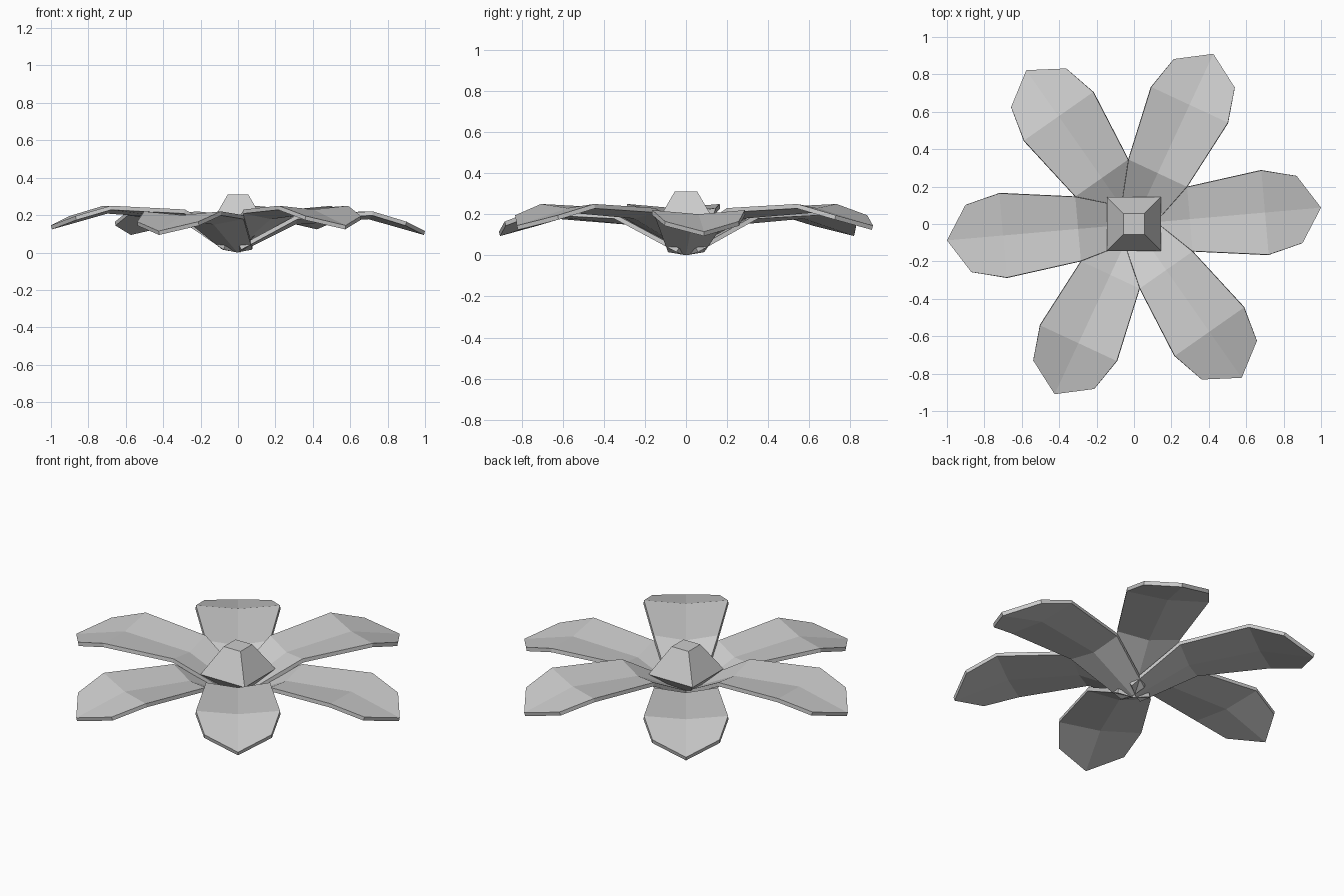
import bpy, bmesh, math

if "Cube" in bpy.data.objects:
    bpy.data.objects.remove(bpy.data.objects["Cube"])


def make_object(name, verts, faces):
    mesh = bpy.data.meshes.new(name)
    mesh.from_pydata(verts, [], faces)
    bm = bmesh.new()
    bm.from_mesh(mesh)
    bm.normal_update()
    bm.to_mesh(mesh)
    bm.free()
    obj = bpy.data.objects.new(name, mesh)
    bpy.context.collection.objects.link(obj)
    return obj


# Petal rows: radius, half width, centre height, edge height
ROWS = [(0.0, 0.085, 0.02, 0.035),
        (0.30, 0.172, 0.17, 0.20),
        (0.703, 0.226, 0.20, 0.22)]
SHOULDER = (0.889, 0.18, 0.165)
TIP = (1.004, 0.0, 0.115)


def petal(index):
    verts = []
    for r, w, zc, ze in ROWS:
        verts += [(r, -w, ze), (r, 0, zc), (r, w, ze)]
    sx, sw, sz = SHOULDER
    verts += [(sx, -sw, sz), TIP, (sx, sw, sz)]
    faces = []
    for i in range(3):
        a = 3 * i
        faces += [(a, a + 3, a + 4, a + 1), (a + 1, a + 4, a + 5, a + 2)]
    obj = make_object(f"petal_{index + 1}", verts, faces)
    # every second petal sits slightly higher
    obj.location.z = 0.03 * (index % 2)
    obj.rotation_euler.z = math.radians(5 + 60 * index)
    solid = obj.modifiers.new("thickness", 'SOLIDIFY')
    solid.thickness = 0.022
    solid.offset = -1


for k in range(6):
    petal(k)

# Flower centre: square tapered block, narrowing again inside the petals
rings = [(0.07, 0.07), (0.145, 0.155), (0.055, 0.31)]
verts = [(sx * h, sy * h, z) for h, z in rings
         for sx, sy in ((-1, -1), (1, -1), (1, 1), (-1, 1))]
faces = [(3, 2, 1, 0), (8, 9, 10, 11)]
for i in range(2):
    for j in range(4):
        a, b = 4 * i + j, 4 * i + (j + 1) % 4
        faces.append((a, b, b + 4, a + 4))
make_object("flower_centre", verts, faces)
